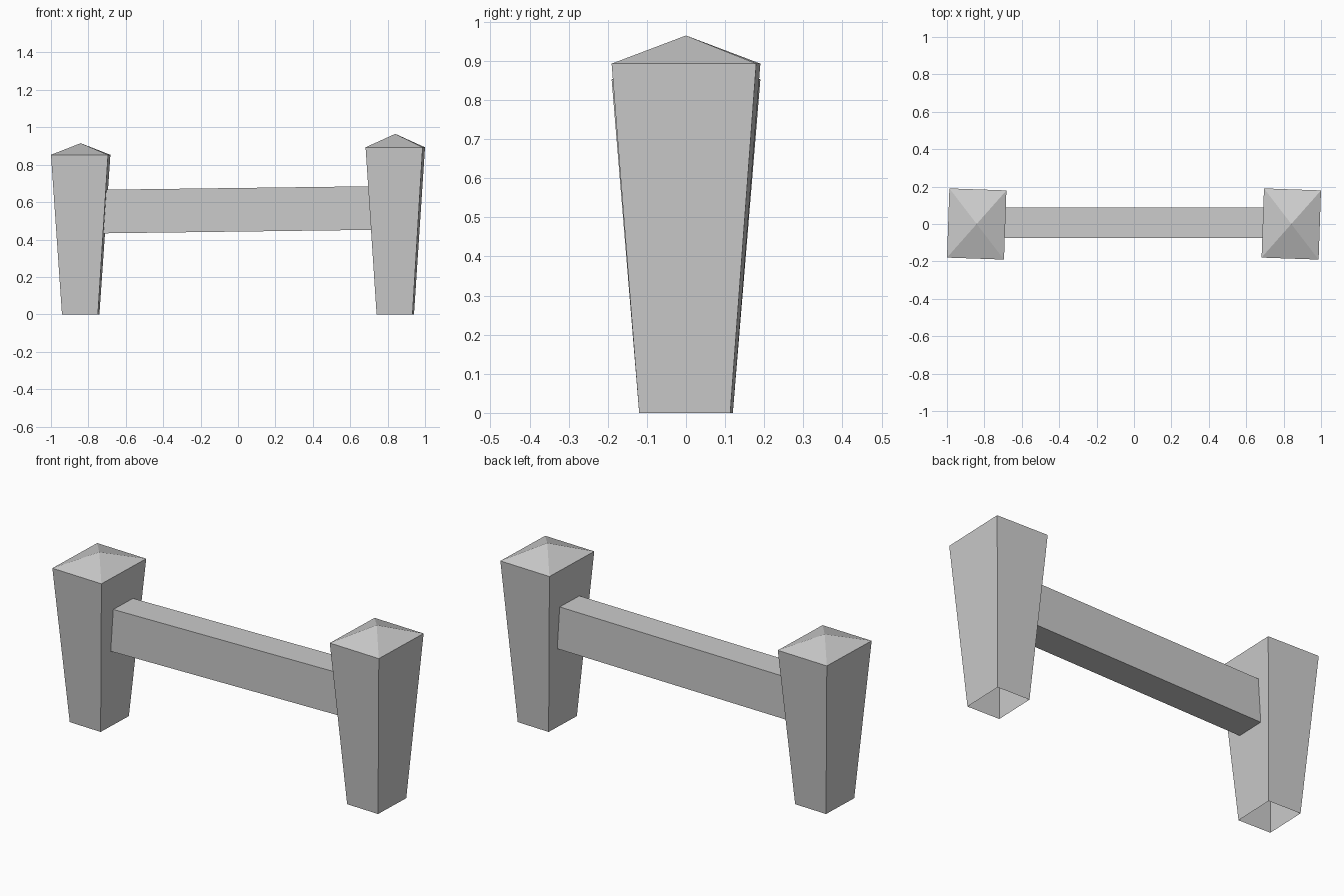
import bpy
import bmesh
from math import radians
from mathutils import Matrix

cube = bpy.data.objects.get("Cube")
if cube:
    bpy.data.objects.remove(cube, do_unlink=True)

# Single stone colour
GREY = (0.6, 0.6, 0.6, 1.0)
stone = bpy.data.materials.new("stone grey")
stone.use_nodes = True
stone.diffuse_color = GREY
stone.node_tree.nodes["Principled BSDF"].inputs["Base Color"].default_value = GREY


def add_object(name, bm, location, rotation):
    bmesh.ops.recalc_face_normals(bm, faces=bm.faces)
    mesh = bpy.data.meshes.new(name)
    bm.to_mesh(mesh)
    bm.free()
    mesh.materials.append(stone)
    obj = bpy.data.objects.new(name, mesh)
    obj.location = location
    obj.rotation_euler = rotation
    bpy.context.collection.objects.link(obj)
    return obj


def ring(bm, half_x, half_y, z):
    corners = ((-1, -1), (1, -1), (1, 1), (-1, 1))
    return [bm.verts.new((sx * half_x, sy * half_y, z)) for sx, sy in corners]


# Post: tapered shaft, open underneath, with a shallow pyramid top
def add_post(name, x, shoulder, peak):
    bm = bmesh.new()
    foot = ring(bm, 0.096, 0.1165, 0)
    head = ring(bm, 0.1525, 0.185, shoulder)
    apex = bm.verts.new((0, 0, peak))
    for i in range(4):
        j = (i + 1) % 4
        bm.faces.new((foot[i], foot[j], head[j], head[i]))
        bm.faces.new((head[i], head[j], apex))
    return add_object(name, bm, (x, 0, 0), (0, 0, radians(-2)))


add_post("right_post", -0.841, 0.853, 0.915)
add_post("left_post", 0.841, 0.893, 0.965)

# Crossbar: slightly tilted beam running into both posts
bm = bmesh.new()
bmesh.ops.create_cube(bm, size=1, matrix=Matrix.Diagonal((1.55, 0.163, 0.233, 1)))
add_object("crossbar", bm, (0, 0.006, 0.559), (0, radians(-0.74), 0))
